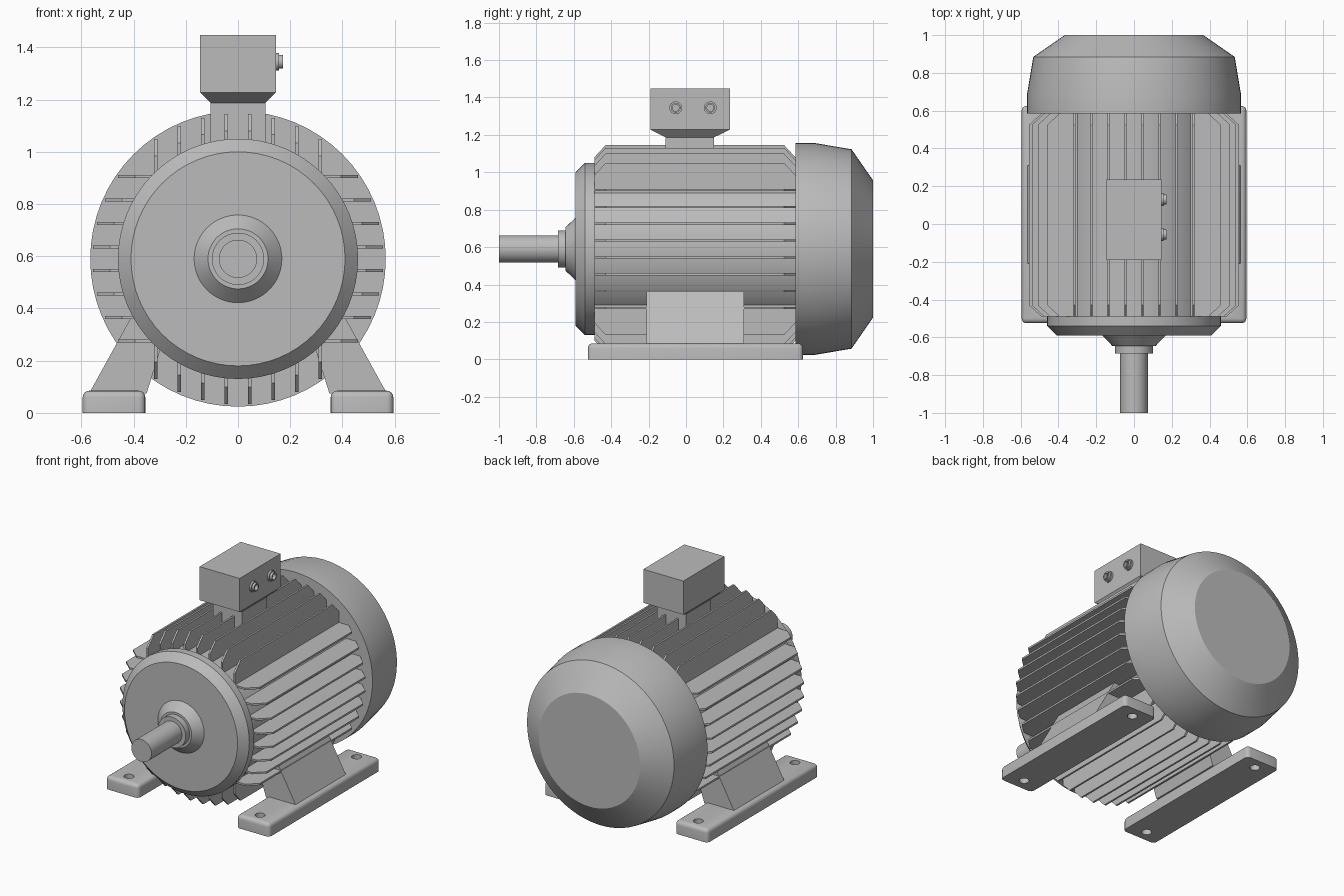
import bpy, bmesh
from math import pi, sin, cos, sqrt
from mathutils import Matrix, Vector

cube = bpy.data.objects.get("Cube")
if cube:
    bpy.data.objects.remove(cube)

AXIS_Z = 0.59     # height of the shaft axis
CORE_R = 0.44
FIN_R = 0.557
FRONT, REAR = -0.49, 0.585

grey = bpy.data.materials.new("machine grey")
grey.use_nodes = True
grey.diffuse_color = (0.5, 0.5, 0.5, 1)
grey.node_tree.nodes["Principled BSDF"].inputs["Base Color"].default_value = (0.5, 0.5, 0.5, 1)


def finish(name, bm, smooth=False):
    bmesh.ops.recalc_face_normals(bm, faces=bm.faces)
    mesh = bpy.data.meshes.new(name)
    bm.to_mesh(mesh)
    bm.free()
    mesh.materials.append(grey)
    obj = bpy.data.objects.new(name, mesh)
    bpy.context.collection.objects.link(obj)
    if smooth:
        bpy.ops.object.select_all(action='DESELECT')
        obj.select_set(True)
        bpy.context.view_layer.objects.active = obj
        bpy.ops.object.shade_smooth_by_angle(angle=0.35)
    return obj


def loft(bm, rings):
    """Skin a list of closed point rings and cap both ends."""
    rows = [[bm.verts.new(p) for p in ring] for ring in rings]
    n = len(rows[0])
    for a, b in zip(rows, rows[1:]):
        for i in range(n):
            j = (i + 1) % n
            bm.faces.new((a[i], a[j], b[j], b[i]))
    bm.faces.new(rows[0])
    bm.faces.new(rows[-1])


def lathe(name, profile, matrix, sides=64):
    """Revolve (radius, height) pairs round z, then place with a matrix."""
    bm = bmesh.new()
    loft(bm, [[matrix @ Vector((r * cos(2 * pi * i / sides), r * sin(2 * pi * i / sides), h))
               for i in range(sides)] for r, h in profile])
    return finish(name, bm, True)


along_y = Matrix.Translation((0, 0, AXIS_Z)) @ Matrix.Rotation(-pi / 2, 4, 'X')

# Round parts on the shaft axis
lathe("motor_core", [(CORE_R, FRONT), (CORE_R, REAR + 0.02)], along_y)
lathe("front_end_cap", [(0.41, -0.59), (0.46, -0.54), (0.46, FRONT)], along_y)
lathe("bearing_cone", [(0.115, -0.645), (0.168, -0.59)], along_y)
lathe("shaft_collar", [(0.1, -0.685), (0.1, -0.64)], along_y)
lathe("drive_shaft", [(0.073, -1), (0.073, -0.68)], along_y)
lathe("fan_cover", [(0.566, REAR), (0.566, 0.69), (0.533, 0.885), (0.367, 1)], along_y)

# Cooling fins: four parallel groups, chamfered at both ends
bm = bmesh.new()
for quarter in range(4):
    turn = Matrix.Translation((0, 0, AXIS_Z)) @ Matrix.Rotation(quarter * pi / 2, 4, 'Y')
    for k in range(8):
        x = (k - 3.5) * 0.09
        top = sqrt(FIN_R ** 2 - x ** 2)
        base = sqrt(CORE_R ** 2 - x ** 2) - 0.03
        outline = [(FRONT, base), (FRONT, top - 0.065), (FRONT + 0.06, top),
                   (REAR - 0.06, top), (REAR, top - 0.065), (REAR, base)]
        loft(bm, [[turn @ Vector((x + s, y, h)) for y, h in outline]
                  for s in (-0.006, 0.006)])
finish("cooling_fins", bm)

# Terminal box on a tapered neck
bm = bmesh.new()
rings = []
for half_x, y0, y1, z in [(0.105, -0.11, 0.15, 0.98), (0.105, -0.11, 0.15, 1.187),
                          (0.145, -0.19, 0.235, 1.228), (0.145, -0.19, 0.235, 1.448)]:
    rings.append([(-half_x, y0, z), (half_x, y0, z), (half_x, y1, z), (-half_x, y1, z)])
loft(bm, rings)
finish("terminal_box", bm)

# Cable glands with a recessed bore
for name, y in (("front_cable_gland", -0.055), ("rear_cable_gland", 0.13)):
    place = Matrix.Translation((0.14, y, 1.345)) @ Matrix.Rotation(pi / 2, 4, 'Y')
    lathe(name, [(0.034, 0), (0.034, 0.017), (0.026, 0.017), (0.026, 0.032),
                 (0.018, 0.032), (0.018, 0.012)], place, 24)

# Feet and legs on both sides
for side, word in ((1, "left"), (-1, "right")):
    bm = bmesh.new()
    bmesh.ops.create_cube(bm, size=1, matrix=Matrix.Translation((side * 0.475, 0.05, 0.0425))
                          @ Matrix.Diagonal((0.24, 1.15, 0.085, 1)))
    rounded = [e for e in bm.edges if max(v.co.z for v in e.verts) > 0.05]
    bmesh.ops.bevel(bm, geom=rounded, offset=0.025, segments=4, profile=0.5, affect='EDGES')
    foot = finish(word + "_foot", bm)

    # Bolt holes, cut and baked into the foot
    bm = bmesh.new()
    for y in (-0.45, 0.55):
        bmesh.ops.create_cone(bm, cap_ends=True, segments=24, radius1=0.03, radius2=0.03,
                              depth=0.3, matrix=Matrix.Translation((side * 0.475, y, 0.04)))
    cutter = finish("bolt_hole_cutter", bm)
    cutter.hide_render = True
    cut = foot.modifiers.new("bolt_holes", 'BOOLEAN')
    cut.operation = 'DIFFERENCE'
    cut.solver = 'EXACT'
    cut.object = cutter
    bpy.ops.object.select_all(action='DESELECT')
    foot.select_set(True)
    bpy.context.view_layer.objects.active = foot
    bpy.ops.object.modifier_apply(modifier=cut.name)
    bpy.data.objects.remove(cutter)
    bpy.ops.object.shade_smooth_by_angle(angle=0.6)

    # Sloping leg up to the core
    bm = bmesh.new()
    outline = [(0.35, 0.075), (0.57, 0.075), (0.412, 0.362), (0.32, 0.362), (0.295, 0.25)]
    loft(bm, [[(side * x, y, z) for x, z in outline] for y in (-0.21, 0.31)])
    finish(word + "_leg", bm)
